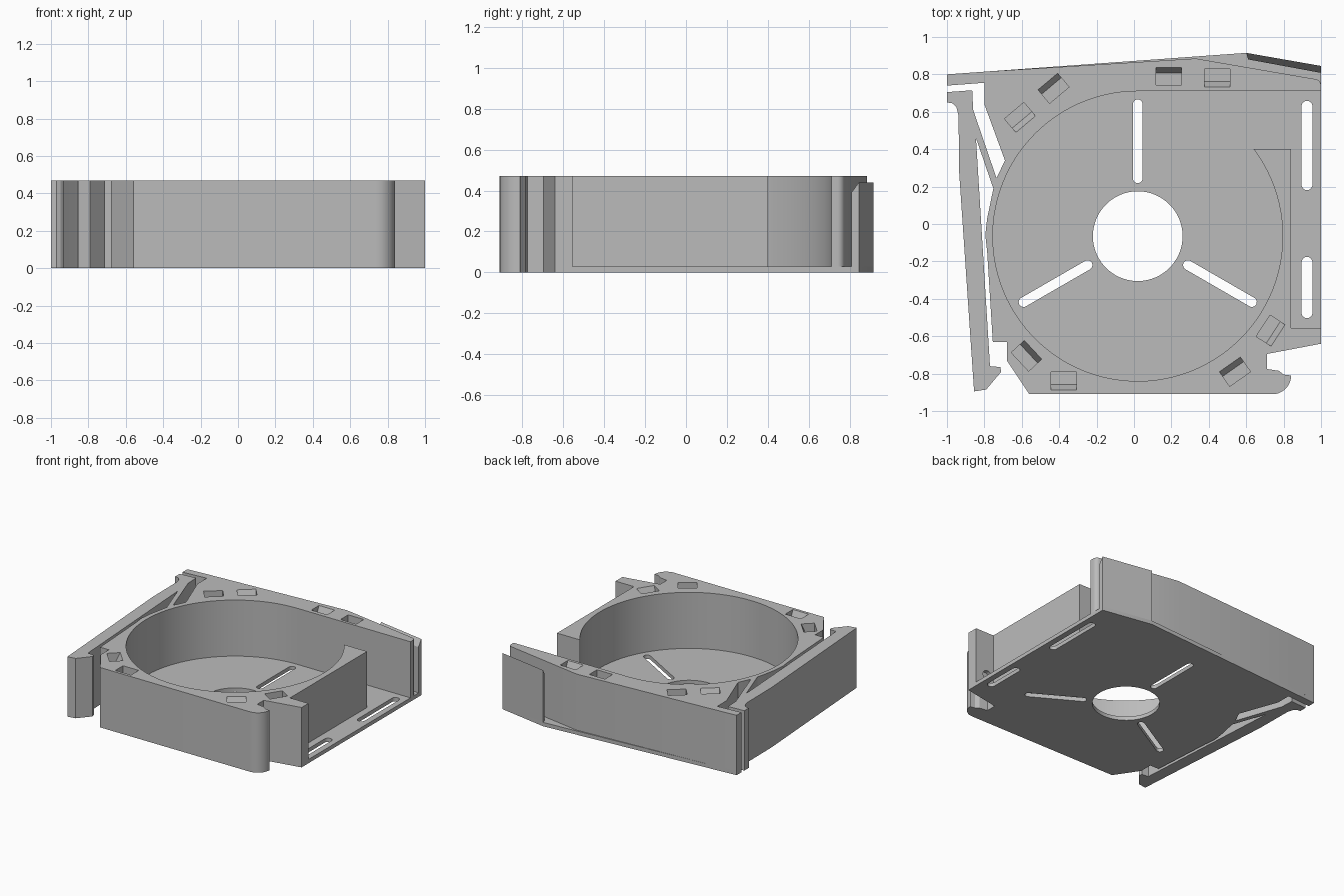
import bpy, bmesh, math
from mathutils import Matrix, Vector

if "Cube" in bpy.data.objects:
    bpy.data.objects.remove(bpy.data.objects["Cube"])

H, FLOOR = 0.47, 0.03          # overall height, floor thickness
CX, CY, R = 0.02, -0.065, 0.775  # round chamber centre and radius

grey = bpy.data.materials.new("mid_grey")
grey.diffuse_color = (0.5, 0.5, 0.5, 1)
grey.use_nodes = True
grey.node_tree.nodes["Principled BSDF"].inputs["Base Color"].default_value = grey.diffuse_color


def arc(cx, cy, r, a0, a1, n):
    return [(cx + r * math.cos(math.radians(a0 + (a1 - a0) * i / n)),
             cy + r * math.sin(math.radians(a0 + (a1 - a0) * i / n))) for i in range(n + 1)]


def slab(name, pts, z0, z1):
    """Extrude a plan outline between two heights."""
    bm = bmesh.new()
    face = bm.faces.new([bm.verts.new((x, y, z0)) for x, y in pts])
    ext = bmesh.ops.extrude_face_region(bm, geom=[face])
    for v in ext["geom"]:
        if isinstance(v, bmesh.types.BMVert):
            v.co.z = z1
    bmesh.ops.recalc_face_normals(bm, faces=bm.faces)
    me = bpy.data.meshes.new(name)
    bm.to_mesh(me)
    bm.free()
    ob = bpy.data.objects.new(name, me)
    bpy.context.collection.objects.link(ob)
    me.materials.append(grey)
    return ob


def cut(ob, cutters):
    """Subtract the cutters, apply, and remove them."""
    for c in cutters:
        c.hide_render = True
        m = ob.modifiers.new("cut", 'BOOLEAN')
        m.operation, m.solver, m.object = 'DIFFERENCE', 'EXACT', c
    bpy.context.view_layer.objects.active = ob
    for m in list(ob.modifiers):
        bpy.ops.object.modifier_apply(modifier=m.name)
    for c in cutters:
        bpy.data.objects.remove(c)


def slot(p, q, r):
    """Round-ended slot cutter between two cap centres."""
    a = math.degrees(math.atan2(q[1] - p[1], q[0] - p[0]))
    pts = arc(q[0], q[1], r, a - 90, a + 90, 10) + arc(p[0], p[1], r, a + 90, a + 270, 10)
    return slab("slot_cutter", pts, -0.1, 0.1)


def pocket(x, y, rot):
    """Clip pocket cutter with one sloping long side."""
    ob = slab("pocket_cutter", [(-0.05, -0.065), (0.0475, -0.065), (0.0175, 0.0), (-0.05, 0.0)],
              -0.068, 0.068)
    # profile: opening at the top, floor below, ramp on the far side
    me = ob.data
    prof = {(-0.05, -0.065): (-0.0475, -0.065), (0.0475, -0.065): (0.0175, -0.065),
            (0.0175, 0.0): (0.0525, 0.01), (-0.05, 0.0): (-0.0475, 0.01)}
    for v in me.vertices:
        k = min(prof, key=lambda p: (p[0] - v.co.x) ** 2 + (p[1] - v.co.y) ** 2)
        v.co = Vector((v.co.z, prof[k][0], prof[k][1]))
    bm = bmesh.new()
    bm.from_mesh(me)
    bmesh.ops.recalc_face_normals(bm, faces=bm.faces)
    bm.to_mesh(me)
    bm.free()
    me.transform(Matrix.Translation((x, y, H)) @ Matrix.Rotation(math.radians(rot), 4, 'Z'))
    return ob


# Shared plan outline: front edge and notch, then the left side
front = ([(-0.56, -0.91)] + arc(0.74, -0.81, 0.1, -90, 0, 10) +
         [(0.80, -0.805), (0.775, -0.785), (0.71, -0.775), (0.71, -0.695), (1, -0.64)])
left = [(-1, 0.80), (-1, 0.74), (-0.80, 0.755), (-0.80, 0.64), (-0.69, 0.34), (-0.735, 0.245),
        (-0.752, 0.19), (-0.785, 0.03), (-0.795, -0.06), (-0.785, -0.15), (-0.755, -0.63),
        (-0.68, -0.63), (-0.68, -0.73)]

# Floor plate with vent hole and slots
floor = slab("floor_plate", front + [(1, 0.845), (0.6, 0.915)] + left, 0, FLOOR)
holes = [slab("vent_cutter", arc(CX, CY, 0.24, 0, 354, 59), -0.1, 0.1)]
for a in (90, 210, 330):
    d = Vector((math.cos(math.radians(a)), math.sin(math.radians(a))))
    c = Vector((CX, CY))
    holes.append(slot(c + d * 0.31, c + d * 0.705, 0.026))
holes += [slot((0.925, 0.21), (0.925, 0.63), 0.029), slot((0.925, -0.475), (0.925, -0.205), 0.029)]
cut(floor, holes)

# Housing wall with round chamber, side opening and clip pockets
wall = slab("housing_wall", front + [(1, 0.70)] + arc(0.965, 0.74, 0.035, 0, 80, 6) +
            [(0.33, 0.885), (-0.8, 0.8144)] + left, FLOOR, H)
chamber = slab("chamber_cutter", arc(CX, CY, R, 36.9, -270, 90) +
               [(1.1, 0.71), (1.1, -0.555), (0.84, -0.555), (0.84, 0.40)], -0.1, 0.6)
pockets = [pocket(*p) for p in (
    (0.185, 0.79, 0), (0.445, 0.78, 180), (-0.43, 0.725, 40), (-0.61, 0.57, 220),
    (-0.575, -0.705, -47), (-0.375, -0.84, 180), (0.54, -0.79, 35), (0.73, -0.57, 237))]
# shallow round recess in the side flange
recess = slab("recess_cutter", arc(0, 0, 0.04, 0, 345, 23), -0.03, 0.03)
recess.data.transform(Matrix.Translation((0.895, -0.555, 0.12)) @ Matrix.Rotation(math.pi / 2, 4, 'X'))
cut(wall, [chamber] + pockets + [recess])

# Spring arm with web and hooked tip on the left
arm = slab("spring_arm", [
    (-1, 0.705), (-1, 0.65), (-0.97, 0.645), (-0.95, 0.625), (-0.938, 0.58), (-0.935, 0.28),
    (-0.855, -0.895), (-0.79, -0.885), (-0.71, -0.79), (-0.715, -0.765), (-0.77, -0.76),
    (-0.845, 0.46), (-0.752, 0.19), (-0.735, 0.245), (-0.86, 0.61), (-0.865, 0.715)], 0, H)

# Chamfered flap on the back right
flap = slab("back_flap", [(0.60, 0.915), (0.61, 0.88), (1, 0.808), (1, 0.845)], FLOOR, 0.44)
for v in flap.data.vertices:
    if v.co.z > 0.4 and v.co.y < 0.9 and abs(v.co.y - 0.845) > 0.01:
        v.co.z = 0.39

for ob in (floor, wall, arm, flap):
    bpy.ops.object.select_all(action='DESELECT')
    ob.select_set(True)
    bpy.context.view_layer.objects.active = ob
    bpy.ops.object.shade_smooth_by_angle(angle=math.radians(25))
